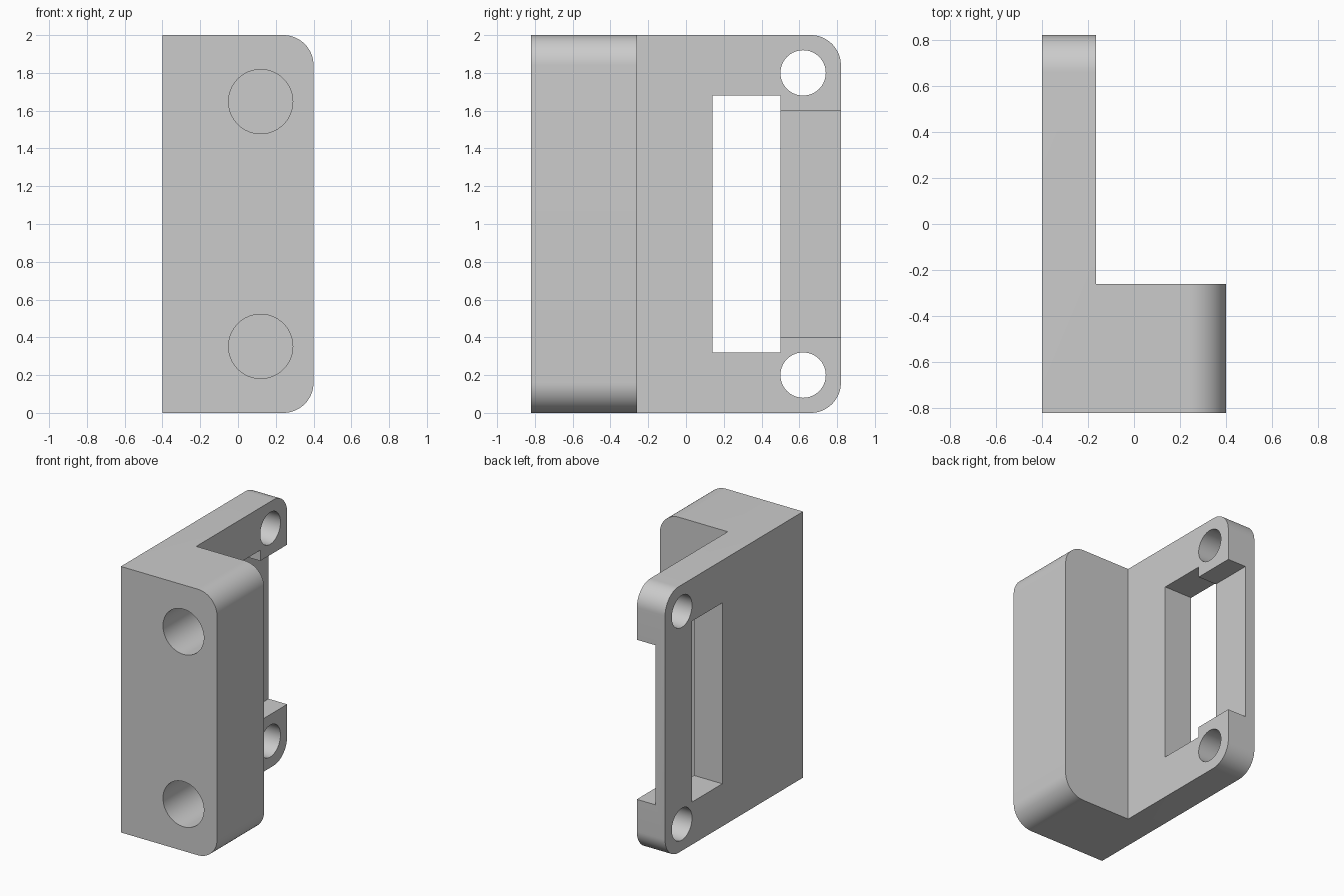
import bpy, bmesh
from math import pi, radians
from mathutils import Matrix, Vector

cube = bpy.data.objects.get("Cube")
if cube:
    bpy.data.objects.remove(cube, do_unlink=True)

HEIGHT = 2.0
LEFT, RIGHT = -0.4, 0.4          # block width
FRONT, STEP, BACK = -0.82, -0.26, 0.82
PLATE = -0.165                   # inner face of the plate
STRIP = -0.32                    # inner face of the thin rear strip
CORNER = 0.16

grey = bpy.data.materials.new("plain_grey")
grey.use_nodes = True
colour = (0.6, 0.6, 0.6, 1)
grey.diffuse_color = colour
grey.node_tree.nodes["Principled BSDF"].inputs["Base Color"].default_value = colour


def make_object(name, bm):
    bmesh.ops.recalc_face_normals(bm, faces=bm.faces)
    mesh = bpy.data.meshes.new(name)
    bm.to_mesh(mesh)
    bm.free()
    mesh.materials.append(grey)
    obj = bpy.data.objects.new(name, mesh)
    bpy.context.collection.objects.link(obj)
    return obj


def box(name, low, high):
    bm = bmesh.new()
    low, high = Vector(low), Vector(high)
    bmesh.ops.create_cube(bm, size=1, matrix=Matrix.Translation((low + high) / 2)
                          @ Matrix.Diagonal((*(high - low), 1)))
    return make_object(name, bm)


def cylinder(name, centre, radius, depth, axis):
    bm = bmesh.new()
    turn = Matrix.Rotation(pi / 2, 4, "Y" if axis == "X" else "X")
    bmesh.ops.create_cone(bm, cap_ends=True, segments=64, radius1=radius, radius2=radius,
                          depth=depth, matrix=Matrix.Translation(centre) @ turn)
    return make_object(name, bm)


def cut(target, cutter):
    cutter.hide_render = True
    mod = target.modifiers.new(cutter.name, "BOOLEAN")
    mod.operation, mod.solver, mod.object = "DIFFERENCE", "EXACT", cutter
    bpy.context.view_layer.objects.active = target
    bpy.ops.object.modifier_apply(modifier=mod.name)
    bpy.data.objects.remove(cutter, do_unlink=True)


# Angled body: L-shaped outline raised to full height
bm = bmesh.new()
outline = [(LEFT, FRONT), (RIGHT, FRONT), (RIGHT, STEP),
           (PLATE, STEP), (PLATE, BACK), (LEFT, BACK)]
base = bm.faces.new([bm.verts.new((x, y, 0)) for x, y in outline])
raised = bmesh.ops.extrude_face_region(bm, geom=[base])["geom"]
bmesh.ops.translate(bm, vec=(0, 0, HEIGHT),
                    verts=[v for v in raised if isinstance(v, bmesh.types.BMVert)])
bmesh.ops.recalc_face_normals(bm, faces=bm.faces)

# Rounded corners at the outer ends of both arms
ends = []
for e in bm.edges:
    a, b = (v.co for v in e.verts)
    if abs(a.z - b.z) < 0.01 and (min(a.x, b.x) > RIGHT - 0.01 or min(a.y, b.y) > BACK - 0.01):
        ends.append(e)
bmesh.ops.bevel(bm, geom=ends, offset=CORNER, segments=16, profile=0.5, affect="EDGES")
bracket = make_object("angle_bracket", bm)

# Window through the plate, then the recess that leaves a thin rear strip
cut(bracket, box("window_cutter", (-0.6, 0.14, 0.32), (0, 0.5, 1.68)))
cut(bracket, box("recess_cutter", (STRIP, 0.4, 0.4), (0, 1, 1.6)))

# Through holes in the plate and blind holes in the front block
for side in (-1, 1):
    cut(bracket, cylinder("plate_hole_cutter", (-0.28, 0.62, 1 + side * 0.8), 0.12, 0.6, "X"))
    cut(bracket, cylinder("block_hole_cutter", (0.12, FRONT, 1 + side * 0.648), 0.17, 0.88, "Y"))

bpy.ops.object.select_all(action="DESELECT")
bracket.select_set(True)
bpy.context.view_layer.objects.active = bracket
bpy.ops.object.shade_smooth_by_angle(angle=radians(30))
